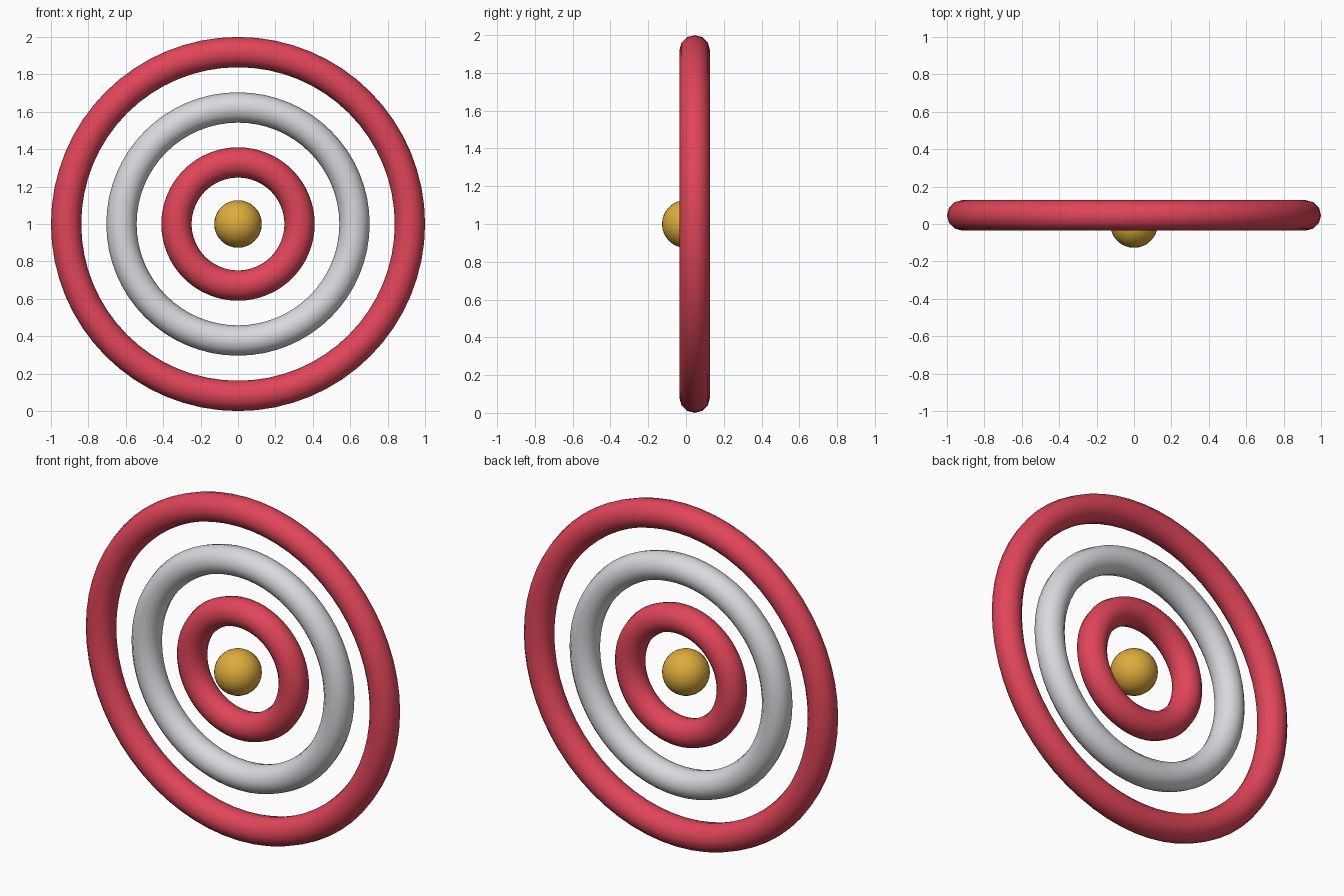
import bpy
import math

if "Cube" in bpy.data.objects:
    bpy.data.objects.remove(bpy.data.objects["Cube"])


def material(name, colour):
    mat = bpy.data.materials.new(name)
    mat.diffuse_color = (*colour, 1.0)
    mat.use_nodes = True
    mat.node_tree.nodes["Principled BSDF"].inputs["Base Color"].default_value = mat.diffuse_color
    return mat


def finish(name, mat):
    obj = bpy.context.object
    obj.name = name
    obj.data.materials.append(mat)
    bpy.ops.object.shade_smooth()


red = material("red", (0.75, 0.06, 0.10))
pale_grey = material("pale grey", (0.70, 0.69, 0.73))
gold = material("gold", (0.72, 0.41, 0.045))

# Three concentric upright rings
TUBE = 0.081
for name, outer, mat in (("outer_ring", 1.0, red),
                         ("middle_ring", 0.704, pale_grey),
                         ("inner_ring", 0.41, red)):
    bpy.ops.mesh.primitive_torus_add(
        major_radius=outer - TUBE, minor_radius=TUBE,
        major_segments=64, minor_segments=12,
        location=(0, 0.046, 1), rotation=(math.pi / 2, 0, 0))
    finish(name, mat)

# Ball in the centre, slightly forward of the rings
bpy.ops.mesh.primitive_uv_sphere_add(
    segments=32, ring_count=16, radius=0.127, location=(0, 0, 1))
finish("centre_ball", gold)
